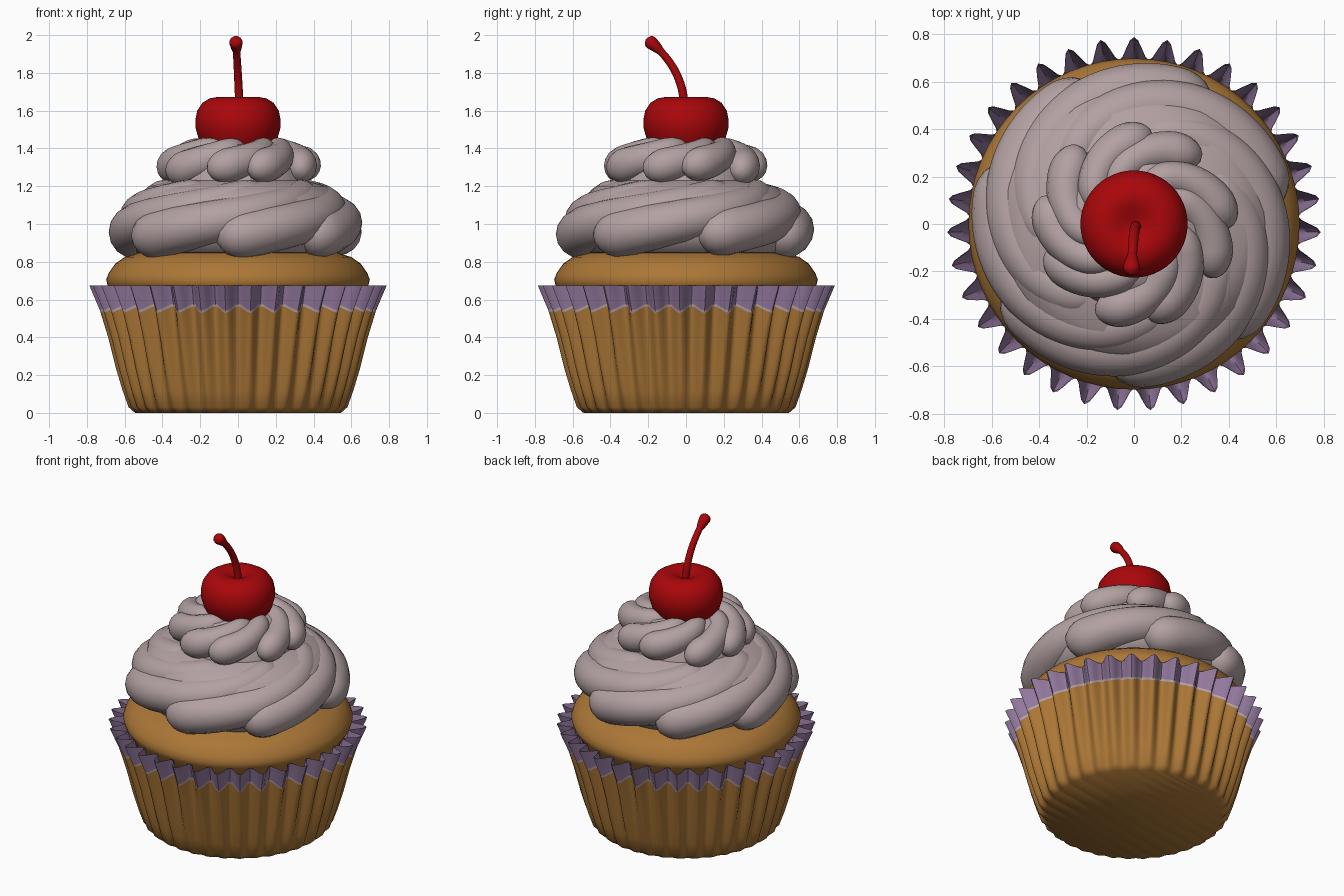
import bpy, bmesh, random
from math import sin, cos, pi, radians, sqrt
from mathutils import Vector

random.seed(4)
cube = bpy.data.objects.get("Cube")
if cube:
    bpy.data.objects.remove(cube, do_unlink=True)


def material(name, rgb):
    m = bpy.data.materials.new(name)
    m.use_nodes = True
    m.diffuse_color = (*rgb, 1)
    m.node_tree.nodes["Principled BSDF"].inputs["Base Color"].default_value = (*rgb, 1)
    return m


GOLD = material("golden sponge", (0.41, 0.185, 0.038))
PURPLE = material("lilac paper", (0.29, 0.19, 0.34))
PALE = material("pale paper edge", (0.46, 0.37, 0.40))
CREAM = material("pinkish frosting", (0.45, 0.355, 0.362))
RED = material("cherry red", (0.40, 0.002, 0.003))


def rings_to_object(name, rings, mats, caps=(True, True), band=None, angle=50):
    """Skin a list of closed rings; band(row) picks the material slot."""
    bm = bmesh.new()
    rows = [[bm.verts.new(p) for p in ring] for ring in rings]
    n = len(rows[0])
    for k, (a, b) in enumerate(zip(rows, rows[1:])):
        for i in range(n):
            j = (i + 1) % n
            f = bm.faces.new((a[i], a[j], b[j], b[i]))
            f.material_index = band(k) if band else 0
    if caps[0]:
        bm.faces.new(rows[0][::-1])
    if caps[1]:
        bm.faces.new(rows[-1])
    bmesh.ops.recalc_face_normals(bm, faces=bm.faces)
    mesh = bpy.data.meshes.new(name)
    bm.to_mesh(mesh)
    bm.free()
    ob = bpy.data.objects.new(name, mesh)
    bpy.context.collection.objects.link(ob)
    for m in mats:
        mesh.materials.append(m)
    bpy.ops.object.select_all(action="DESELECT")
    ob.select_set(True)
    bpy.context.view_layer.objects.active = ob
    bpy.ops.object.shade_smooth_by_angle(angle=radians(angle))


def lathe(name, profile, mat, sides=64):
    rings = [[(r * cos(2 * pi * i / sides), r * sin(2 * pi * i / sides), z)
              for i in range(sides)] for r, z in profile]
    rings_to_object(name, rings, [mat])


def tube(name, path, size, mat, steps=40, sides=16, up=Vector((0, 0, 1))):
    """Sweep an ellipse along path(t); size(t) gives (sideways, upward) radii."""
    rings = []
    for k in range(steps + 1):
        t = k / steps
        c = path(t)
        tangent = (path(min(1, t + 0.01)) - path(max(0, t - 0.01))).normalized()
        side = tangent.cross(up).normalized()
        top = side.cross(tangent)
        w, h = size(t)
        rings.append([c + side * w * cos(2 * pi * i / sides) + top * h * sin(2 * pi * i / sides)
                      for i in range(sides)])
    rings_to_object(name, rings, [mat])


def rounded(t, start, end):
    """Scale that closes a strand off with round ends."""
    a = min(1, (t + 0.002) / start)
    b = min(1, (1.002 - t) / end)
    return sqrt(1 - (1 - a) ** 2) * sqrt(1 - (1 - b) ** 2)


# Pleated paper cup: (outer radius, height, pleat depth, zigzag drop)
PLEATS, PER = 35, 8
cup = [(0.545, 0, 0.012, 0), (0.58, 0.03, 0.02, 0), (0.612, 0.12, 0.03, 0),
       (0.645, 0.23, 0.04, 0), (0.688, 0.4, 0.052, 0), (0.728, 0.565, 0.062, 0.035),
       (0.732, 0.578, 0.064, 0.035), (0.788, 0.675, 0.094, 0)]


def pleated(rows, inset):
    """Rings of a fluted wall, moved inwards by inset."""
    rings = []
    for r, z, depth, drop in rows:
        ring = []
        for i in range(PLEATS * PER):
            a = 2 * pi * i / (PLEATS * PER) + pi / 2
            ridge = max(0, 0.5 + 0.5 * cos(2 * pi * i / PER))
            rr = r - inset - depth * (1 - ridge)
            ring.append((rr * cos(a), rr * sin(a), z - drop * ridge))
        rings.append(ring)
    return rings


rings_to_object("paper_cup", pleated(cup, 0), [GOLD, PALE, PURPLE], caps=(True, False),
                band=lambda k: 0 if k < 5 else k - 4, angle=60)
rings_to_object("paper_lining", pleated(cup[3:], 0.006), [PURPLE], caps=(False, False), angle=60)

# Sponge cake dome
lathe("sponge_cake", [(0.52, 0.3), (0.6, 0.5), (0.655, 0.62), (0.69, 0.675), (0.698, 0.705),
                      (0.685, 0.74), (0.65, 0.79), (0.6, 0.825), (0.45, 0.87), (0.2, 0.9)], GOLD)

# Frosting core that closes the gaps between strands
lathe("frosting_core", [(0.4, 0.82), (0.54, 0.85), (0.59, 0.93), (0.595, 1.04), (0.55, 1.14),
                        (0.47, 1.2), (0.36, 1.23), (0.33, 1.33), (0.25, 1.42), (0.1, 1.43)], CREAM)


def swirl(name, begin, sweep, r, z, size, bend, ends):
    """One piped strand climbing counter-clockwise towards the middle."""
    def path(t):
        a = begin + sweep * t
        rad = r[0] + (r[1] - r[0]) * t ** bend
        return Vector((rad * cos(a), rad * sin(a), z[0] + (z[1] - z[0]) * t))

    def section(t):
        s = rounded(t, *ends) * (1 - 0.35 * t)
        return size[0] * s, size[1] * s
    tube(name, path, section, CREAM)


# Large lower swirl
LOWER = 7
for k in range(LOWER):
    swirl(f"lower_swirl_{k + 1}", 2 * pi * k / LOWER + radians(-152) + random.uniform(-0.08, 0.08),
          radians(140), (0.555, 0.33), (0.93 + random.uniform(-0.015, 0.01), 1.175),
          (0.143, 0.135), bend=2.2, ends=(0.12, 0.15))

# Small upper swirl
UPPER = 9
for k in range(UPPER):
    swirl(f"upper_swirl_{k + 1}", 2 * pi * k / UPPER + random.uniform(-0.1, 0.1),
          radians(80), (0.365 + random.uniform(-0.025, 0.02), 0.16),
          (1.28 + random.uniform(-0.02, 0.02), 1.42), (0.095, 0.1), bend=1.3, ends=(0.25, 0.3))

# Cherry with a dimple around the stem
lathe("cherry", [(0.02, 1.31), (0.09, 1.33), (0.16, 1.38), (0.205, 1.44), (0.225, 1.51),
                 (0.226, 1.55), (0.216, 1.6), (0.188, 1.642), (0.15, 1.665), (0.11, 1.672),
                 (0.07, 1.662), (0.03, 1.642), (0.005, 1.635)], RED, sides=48)


# Curved stem leaning to the front, with a knob at its tip
def stem_path(t):
    return Vector((0.008 - 0.02 * t, -0.01 - 0.2 * t ** 1.9, 1.62 + 0.44 * t - 0.08 * t * t))


def stem_size(t):
    w = 0.019 + 0.004 * (1 - t) + 0.021 * max(0, (t - 0.78) / 0.22) ** 0.7
    w *= sqrt(1 - max(0, (t - 0.92) / 0.081) ** 2)
    return w, w


tube("cherry_stem", stem_path, stem_size, RED, steps=48, sides=14, up=Vector((1, 0, 0)))
